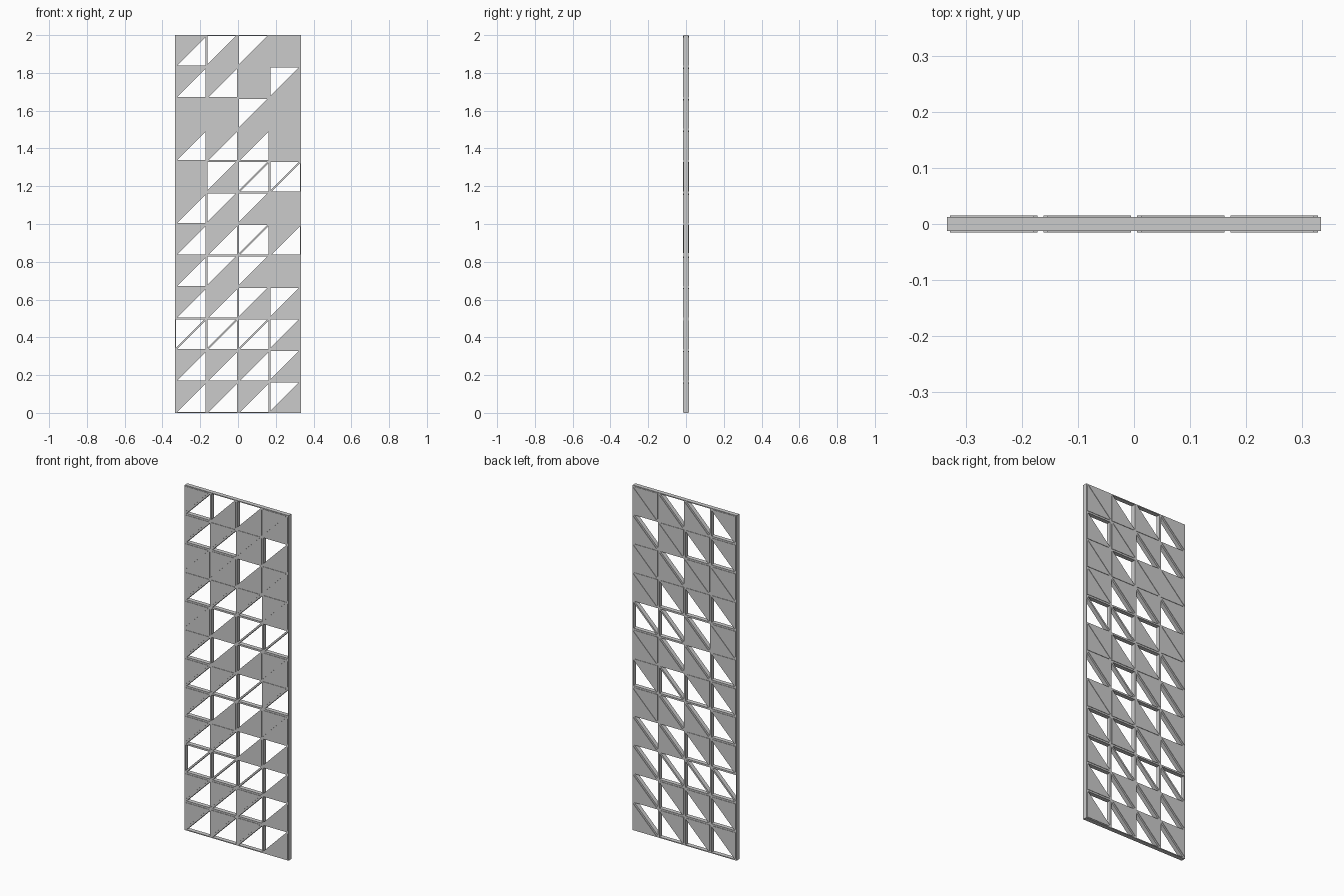
import bpy, bmesh

if "Cube" in bpy.data.objects:
    bpy.data.objects.remove(bpy.data.objects["Cube"])

CELL = 2.0 / 12
COLS = 4
BAR = 0.005          # half width of a lattice bar

# Open triangles per cell, rows top to bottom:
# L = lower right open, U = upper left open, B = both open, . = both filled
ROWS = ["LUU.", "LL.U", "..U.", "LLL.", ".UBB", "LUU.",
        "LLBL", "LUU.", "LLUU", "BBBU", "LLLU", "LLLU"]


def make_object(name, bm, thickness):
    bmesh.ops.recalc_face_normals(bm, faces=bm.faces[:])
    mesh = bpy.data.meshes.new(name)
    bm.to_mesh(mesh)
    bm.free()
    obj = bpy.data.objects.new(name, mesh)
    bpy.context.collection.objects.link(obj)
    mod = obj.modifiers.new("thickness", 'SOLIDIFY')
    mod.thickness = thickness
    mod.offset = 0
    return obj


# Flat grid of cells, each split along its rising diagonal
lattice = bmesh.new()
nrows = len(ROWS)
grid = [[lattice.verts.new(((c - COLS / 2) * CELL, 0, r * CELL))
         for c in range(COLS + 1)] for r in range(nrows + 1)]
openings, filled = [], []
for r in range(nrows):
    for c in range(COLS):
        code = ROWS[nrows - 1 - r][c]
        a, b = grid[r][c], grid[r][c + 1]
        d, e = grid[r + 1][c + 1], grid[r + 1][c]
        for kind, corners in (("L", (a, b, d)), ("U", (a, d, e))):
            face = lattice.faces.new(corners)
            openings.append(face)
            if code not in (kind, "B"):
                filled.append(face)

# Inset each triangle: the rims become bars, the centres become panels or holes
lattice.normal_update()
bmesh.ops.inset_individual(lattice, faces=openings, thickness=BAR,
                           use_even_offset=True)

# Infill panels, slightly thicker than the bars
panels = bmesh.new()
for face in filled:
    panels.faces.new([panels.verts.new(v.co) for v in face.verts])

bmesh.ops.delete(lattice, geom=openings, context='FACES_ONLY')
make_object("lattice_frame", lattice, 0.025)
make_object("triangle_panels", panels, 0.030)
